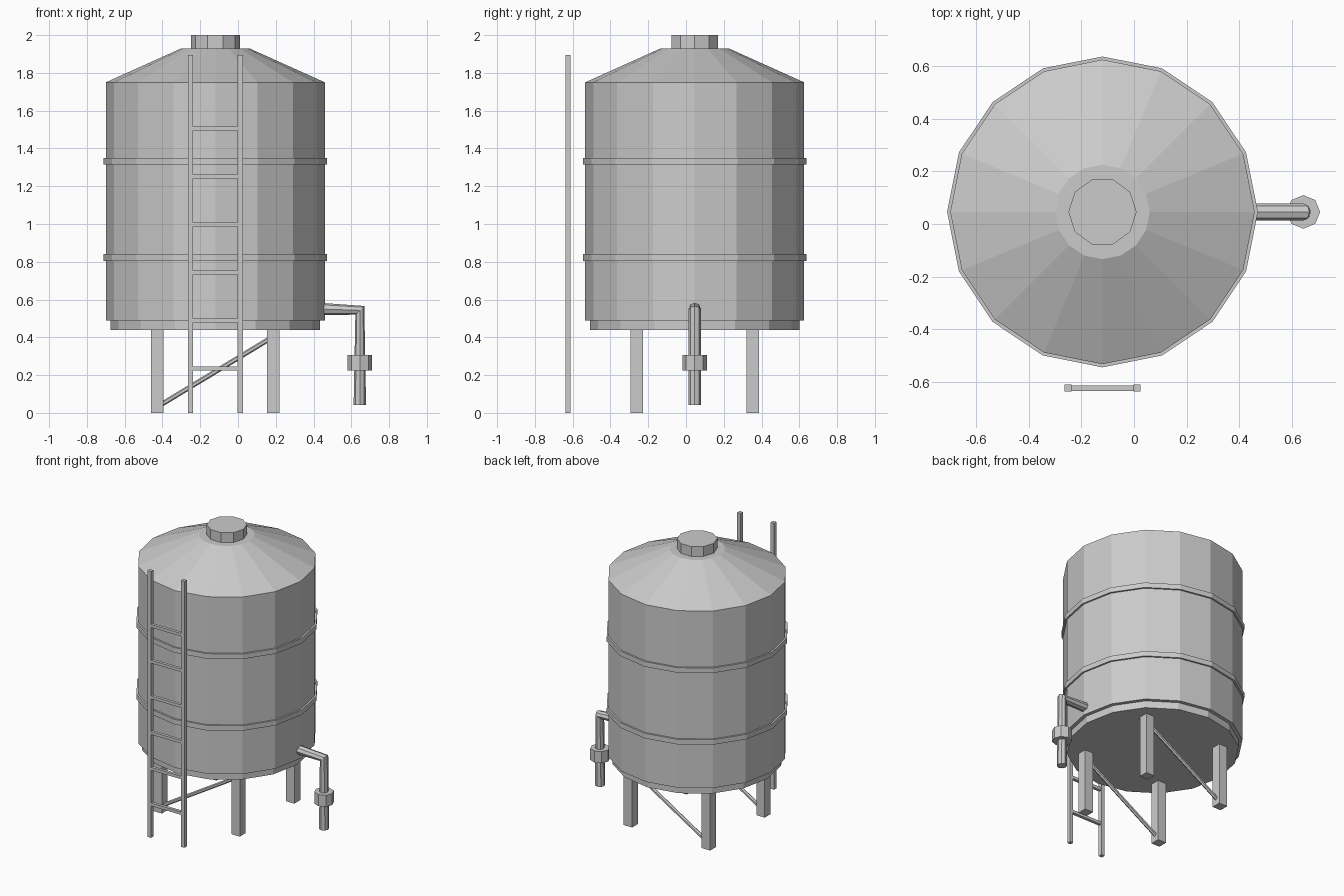
import bpy, bmesh, math
from mathutils import Vector

if "Cube" in bpy.data.objects:
    bpy.data.objects.remove(bpy.data.objects["Cube"], do_unlink=True)

CX, CY = -0.12, 0.046    # tank axis

grey = bpy.data.materials.new("steel_grey")
grey.use_nodes = True
grey.diffuse_color = (0.6, 0.6, 0.6, 1)
grey.node_tree.nodes["Principled BSDF"].inputs["Base Color"].default_value = (0.6, 0.6, 0.6, 1)


def finish(name, bm):
    bmesh.ops.recalc_face_normals(bm, faces=bm.faces)
    mesh = bpy.data.meshes.new(name)
    bm.to_mesh(mesh)
    bm.free()
    mesh.materials.append(grey)
    obj = bpy.data.objects.new(name, mesh)
    bpy.context.collection.objects.link(obj)
    return obj


def skin(name, rings):
    """Join rings of points into a closed, capped solid."""
    bm = bmesh.new()
    loops = [[bm.verts.new(p) for p in ring] for ring in rings]
    n = len(loops[0])
    for a, b in zip(loops, loops[1:]):
        for i in range(n):
            j = (i + 1) % n
            bm.faces.new((a[i], a[j], b[j], b[i]))
    bm.faces.new(loops[0][::-1])
    bm.faces.new(loops[-1])
    return finish(name, bm)


def lathe(name, profile, sides, x=CX, y=CY):
    angles = [math.tau * i / sides for i in range(sides)]
    return skin(name, [[(x + r * math.cos(a), y + r * math.sin(a), z) for a in angles]
                       for r, z in profile])


def tube(name, path, radius, sides=8):
    """Sweep a circle along a path lying in the xz plane."""
    pts = [Vector(p) for p in path]
    side = Vector((0, 1, 0))
    rings = []
    for i, p in enumerate(pts):
        t = Vector()
        if i > 0:
            t += (p - pts[i - 1]).normalized()
        if i < len(pts) - 1:
            t += (pts[i + 1] - p).normalized()
        up = t.normalized().cross(side)
        rings.append([p + radius * (math.cos(math.tau * k / sides) * up
                                    + math.sin(math.tau * k / sides) * side)
                      for k in range(sides)])
    return skin(name, rings)


def box(name, center, size):
    bm = bmesh.new()
    bmesh.ops.create_cube(bm, size=1)
    bmesh.ops.scale(bm, vec=size, verts=bm.verts)
    bmesh.ops.translate(bm, vec=center, verts=bm.verts)
    return finish(name, bm)


# Tank shell with recessed base and conical roof
lathe("tank", [(0.555, 0.44), (0.555, 0.49), (0.58, 0.49), (0.58, 1.75), (0.18, 1.93)], 16)
lathe("hatch", [(0.13, 1.92), (0.13, 2.0)], 10)

# Hoops around the shell
for label, z in (("lower", 0.822), ("upper", 1.332)):
    lathe(label + "_hoop", [(0.592, z - 0.018), (0.592, z + 0.018)], 16)

# Legs and diagonal braces
LEG = 0.307
for row, sy in (("front", -1), ("back", 1)):
    y = CY + sy * LEG
    for hand, sx in (("right", -1), ("left", 1)):
        box(f"{row}_{hand}_leg", (CX + sx * LEG, y, 0.22), (0.066, 0.066, 0.44))
    tube(row + "_brace", [(CX - LEG, y, 0.032), (CX + LEG, y, 0.404)], 0.013, 6)

# Ladder
LY = -0.625
for hand, sx in (("right", -1), ("left", 1)):
    box(f"ladder_{hand}_rail", (CX + sx * 0.132, LY, 0.9475), (0.027, 0.027, 1.895))
for i in range(6):
    box(f"ladder_rung_{i + 1}", (CX, LY, 0.236 + 0.254 * i), (0.25, 0.021, 0.021))

# Outlet pipe and valve collar
PX = 0.645
tube("outlet_pipe", [(0.43, CY, 0.55), (PX, CY, 0.543), (PX, CY, 0.042)], 0.033)
lathe("valve_collar", [(0.064, 0.225), (0.064, 0.307)], 8, PX)
